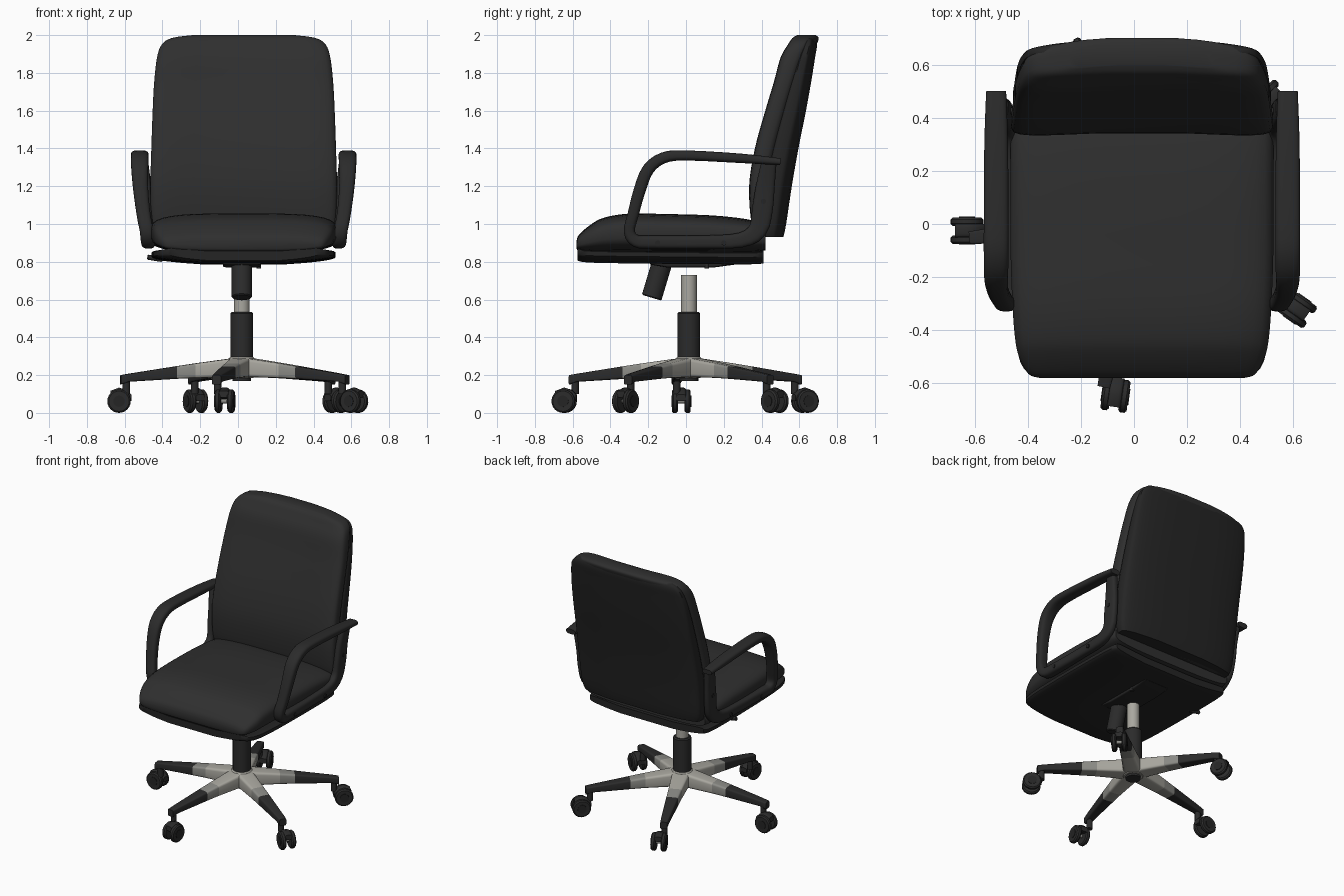
import bpy, bmesh, math
from mathutils import Vector

if "Cube" in bpy.data.objects:
    bpy.data.objects.remove(bpy.data.objects["Cube"])

CX, HUB = 0.03, Vector((0.02, 0.015, 0))
parts = []


def material(name, rgb, rough=0.6):
    m = bpy.data.materials.new(name)
    m.use_nodes = True
    m.diffuse_color = (*rgb, 1)
    bsdf = m.node_tree.nodes["Principled BSDF"]
    bsdf.inputs["Base Color"].default_value = (*rgb, 1)
    bsdf.inputs["Roughness"].default_value = rough
    return m


LEATHER = material("black leather", (0.028, 0.028, 0.028))
SHELL = material("shell black", (0.018, 0.018, 0.018))
PLASTIC = material("black plastic", (0.024, 0.024, 0.024))
SILVER = material("warm silver", (0.4, 0.39, 0.35))
GREY = material("dull grey", (0.26, 0.26, 0.24))


def smooth(rows, k=4):
    """Catmull-Rom interpolation of station tuples."""
    out = []
    for i in range(len(rows) - 1):
        a, b, c, d = (rows[max(0, min(len(rows) - 1, i + j))] for j in (-1, 0, 1, 2))
        for s in range(k):
            t = s / k
            out.append(tuple(0.5 * (2 * q + (r - p) * t + (2 * p - 5 * q + 4 * r - w) * t * t
                                    + (3 * q - p - 3 * r + w) * t ** 3)
                             for p, q, r, w in zip(a, b, c, d)))
    return out + [rows[-1]]


def section(hw, lo, hi, power=4.0, bow=0.0, n=32):
    """Rounded rectangle, bent by bow towards its two sides."""
    pts = []
    for i in range(n):
        a = 2 * math.pi * (i + 0.5) / n
        c, s = math.cos(a), math.sin(a)
        u = math.copysign(abs(c) ** (2 / power), c)
        v = math.copysign(abs(s) ** (2 / power), s)
        pts.append((u * hw, (lo + hi) / 2 + v * (hi - lo) / 2 + bow * u * u))
    return pts


def loft(name, rings, *mats):
    bm = bmesh.new()
    loops = [[bm.verts.new(p) for p in ring] for ring in rings]
    n = len(loops[0])
    for a, b in zip(loops, loops[1:]):
        for i in range(n):
            bm.faces.new((a[i], a[(i + 1) % n], b[(i + 1) % n], b[i]))
    bm.faces.new(loops[0])
    bm.faces.new(loops[-1])
    bmesh.ops.recalc_face_normals(bm, faces=bm.faces)
    mesh = bpy.data.meshes.new(name)
    bm.to_mesh(mesh)
    bm.free()
    for m in mats:
        mesh.materials.append(m)
    ob = bpy.data.objects.new(name, mesh)
    bpy.context.collection.objects.link(ob)
    parts.append(ob)
    return ob


def rod(name, p0, p1, r, mat, bevel=0.0, n=24):
    """Round bar between two points with chamfered ends."""
    p0, p1 = Vector(p0), Vector(p1)
    d = (p1 - p0).normalized()
    x = d.orthogonal().normalized()
    y = d.cross(x)
    ends = [(p0, r - bevel), (p0 + d * bevel, r), (p1 - d * bevel, r), (p1, r - bevel)]
    if not bevel:
        ends = [ends[0], ends[-1]]
    return loft(name, [[c + x * q * math.cos(2 * math.pi * i / n) + y * q * math.sin(2 * math.pi * i / n)
                        for i in range(n)] for c, q in ends], mat)


# Seat cushion: y, half width, bottom, top
seat = [(-0.58, 0.39, 0.87, 0.91), (-0.565, 0.43, 0.855, 0.945), (-0.5, 0.465, 0.85, 1.0),
        (-0.43, 0.48, 0.85, 1.035), (-0.3, 0.49, 0.85, 1.055), (-0.1, 0.497, 0.85, 1.053),
        (0.15, 0.497, 0.85, 1.045), (0.35, 0.495, 0.85, 1.02), (0.42, 0.48, 0.86, 0.98)]
loft("seat_cushion", [[(CX + u, y, v) for u, v in section(w, lo, hi, 3.6)]
                      for y, w, lo, hi in smooth(seat)], LEATHER)

# Curved shell below the seat
pan = [(-0.575, 0.4, 0.8), (-0.52, 0.46, 0.79), (-0.3, 0.485, 0.785), (0.3, 0.485, 0.78), (0.41, 0.46, 0.785)]
loft("seat_shell", [[(CX + u, y, v) for u, v in section(w, lo, lo + 0.05, 6, 0.03)]
                    for y, w, lo in smooth(pan)], SHELL)

# Backrest: z, half width, front, seam, rear
back = [(0.93, 0.47, 0.4, 0.44, 0.52), (1.0, 0.488, 0.36, 0.44, 0.535), (1.2, 0.495, 0.345, 0.45, 0.565),
        (1.4, 0.49, 0.375, 0.49, 0.6), (1.6, 0.483, 0.43, 0.545, 0.64), (1.75, 0.475, 0.475, 0.59, 0.667),
        (1.88, 0.46, 0.51, 0.635, 0.688), (1.95, 0.435, 0.55, 0.665, 0.699),
        (1.985, 0.38, 0.575, 0.675, 0.693), (2.0, 0.27, 0.605, 0.66, 0.675)]
back = smooth(back)
loft("back_cushion", [[(CX + u, v, z) for u, v in section(w, f, m + 0.03, 4, -0.03)]
                      for z, w, f, m, r in back], LEATHER)
loft("back_shell", [[(CX + u, v, z) for u, v in section(w - 0.008, m - 0.02, r, 5, -0.03)]
                    for z, w, f, m, r in back if z < 1.99], SHELL)

# Armrest loop: y, z, sideways offset, half width, half thickness
arm = [(0.5, 1.33, 0.55, 0.038, 0.018), (0.3, 1.347, 0.55, 0.045, 0.025), (0, 1.363, 0.55, 0.047, 0.027),
       (-0.12, 1.35, 0.55, 0.047, 0.03), (-0.2, 1.29, 0.55, 0.045, 0.032), (-0.245, 1.18, 0.545, 0.04, 0.032),
       (-0.28, 1.05, 0.53, 0.037, 0.03), (-0.3, 0.96, 0.513, 0.037, 0.03), (-0.265, 0.91, 0.507, 0.037, 0.033),
       (-0.18, 0.905, 0.503, 0.035, 0.035), (0.1, 0.905, 0.503, 0.03, 0.035), (0.29, 0.915, 0.503, 0.03, 0.04),
       (0.38, 0.97, 0.503, 0.027, 0.05), (0.405, 1.08, 0.51, 0.025, 0.055), (0.42, 1.2, 0.515, 0.025, 0.05),
       (0.44, 1.33, 0.53, 0.025, 0.04)]
path = smooth(arm, 3)
for side, label in ((1, "left"), (-1, "right")):
    rings = []
    for i, (y, z, off, w, h) in enumerate(path):
        a, b = path[max(i - 1, 0)], path[min(i + 1, len(path) - 1)]
        t = Vector((b[0] - a[0], b[1] - a[1])).normalized()
        rings.append([(CX + side * (off + u), y - t.y * v, z + t.x * v)
                      for u, v in section(w, -h, h, 3, n=20)])
    loft(label + "_armrest", rings, PLASTIC)
    # Bolts fixing the arm to the seat and back
    for y, z in ((-0.15, 0.9), (0.2, 0.9), (0.41, 1.12), (0.425, 1.24)):
        rod(label + "_arm_bolt", (CX + side * 0.47, y, z), (CX + side * 0.54, y, z), 0.014, SHELL, n=12)

# Tilt mechanism, tension knob and height lever
loft("tilt_plate", [[(HUB.x + u, y, v) for u, v in section(0.1, lo, 0.81, 8)]
                    for y, lo in ((-0.19, 0.785), (-0.1, 0.77), (0.15, 0.77), (0.26, 0.785))], SHELL)
rod("tension_knob", (0.02, -0.125, 0.8), (0.02, -0.182, 0.61), 0.054, PLASTIC, 0.006)
rod("height_lever", (0.02, 0.1, 0.79), (-0.44, 0.1, 0.815), 0.009, SHELL, n=10)
rod("lever_grip", (-0.4, 0.1, 0.812), (-0.48, 0.1, 0.825), 0.014, PLASTIC, 0.004, 12)
rod("plate_bolt", (0.11, 0.11, 0.765), (0.11, 0.11, 0.8), 0.013, PLASTIC, n=12)

# Central column
up = Vector((0, 0, 1))
rod("gas_lift", HUB + up * 0.5, HUB + up * 0.73, 0.042, SILVER)
rod("column_cover", HUB + up * 0.28, HUB + up * 0.535, 0.06, PLASTIC, 0.008)
rod("base_hub", HUB + up * 0.185, HUB + up * 0.295, 0.07, SILVER, 0.008)
rod("hub_cap", HUB + up * 0.17, HUB + up * 0.19, 0.05, PLASTIC)

# Five star legs: radius, half width, bottom, top
leg = [(0.03, 0.06, 0.19, 0.292), (0.12, 0.055, 0.188, 0.28), (0.25, 0.046, 0.185, 0.262),
       (0.35, 0.041, 0.18, 0.247), (0.6, 0.027, 0.165, 0.208), (0.645, 0.024, 0.15, 0.2)]
for k in range(5):
    a = math.radians(186 + 72 * k)
    out, across = Vector((math.cos(a), math.sin(a), 0)), Vector((-math.sin(a), math.cos(a), 0))
    ob = loft("base_leg", [[HUB + out * r + across * u + up * v for u, v in section(w, lo, hi, 7, n=16)]
                           for r, w, lo, hi in leg], SILVER, GREY, PLASTIC)
    for p in ob.data.polygons:
        r = (p.center - HUB).dot(out)
        p.material_index = 2 if r > 0.35 else 1 if r > 0.25 else 0
    rod("caster_stem", HUB + out * 0.615 + up * 0.1, HUB + out * 0.615 + up * 0.18, 0.02, PLASTIC, n=16)

# Twin wheel casters: x, y, heading
for x, y, heading in ((-0.63, -0.025, 180), (-0.07, -0.645, 262), (0.615, -0.32, 325),
                      (0.52, 0.47, 45), (-0.225, 0.63, 114)):
    a = math.radians(heading)
    fwd, axle = Vector((math.cos(a), math.sin(a), 0)), Vector((-math.sin(a), math.cos(a), 0))
    c = Vector((x, y, 0.062))
    for s in (-1, 1):
        rod("caster_wheel", c + axle * s * 0.018, c + axle * s * 0.05, 0.062, PLASTIC, 0.008)
        rod("caster_wheel_cap", c + axle * s * 0.048, c + axle * s * 0.053, 0.03, SHELL, n=16)
    rod("caster_axle", c - axle * 0.03, c + axle * 0.03, 0.012, GREY, n=12)
    loft("caster_hood", [[c + fwd * r + axle * u + up * v for u, v in section(0.026, lo, hi, 4, n=16)]
                         for r, lo, hi in ((-0.066, 0, 0.035), (-0.04, 0, 0.06), (0.0, 0.02, 0.072),
                                           (0.045, 0.02, 0.055))], PLASTIC)

# Soft shading with crisp edges
bpy.ops.object.select_all(action="DESELECT")
for ob in parts:
    ob.select_set(True)
bpy.context.view_layer.objects.active = parts[0]
bpy.ops.object.shade_smooth_by_angle(angle=math.radians(40))
